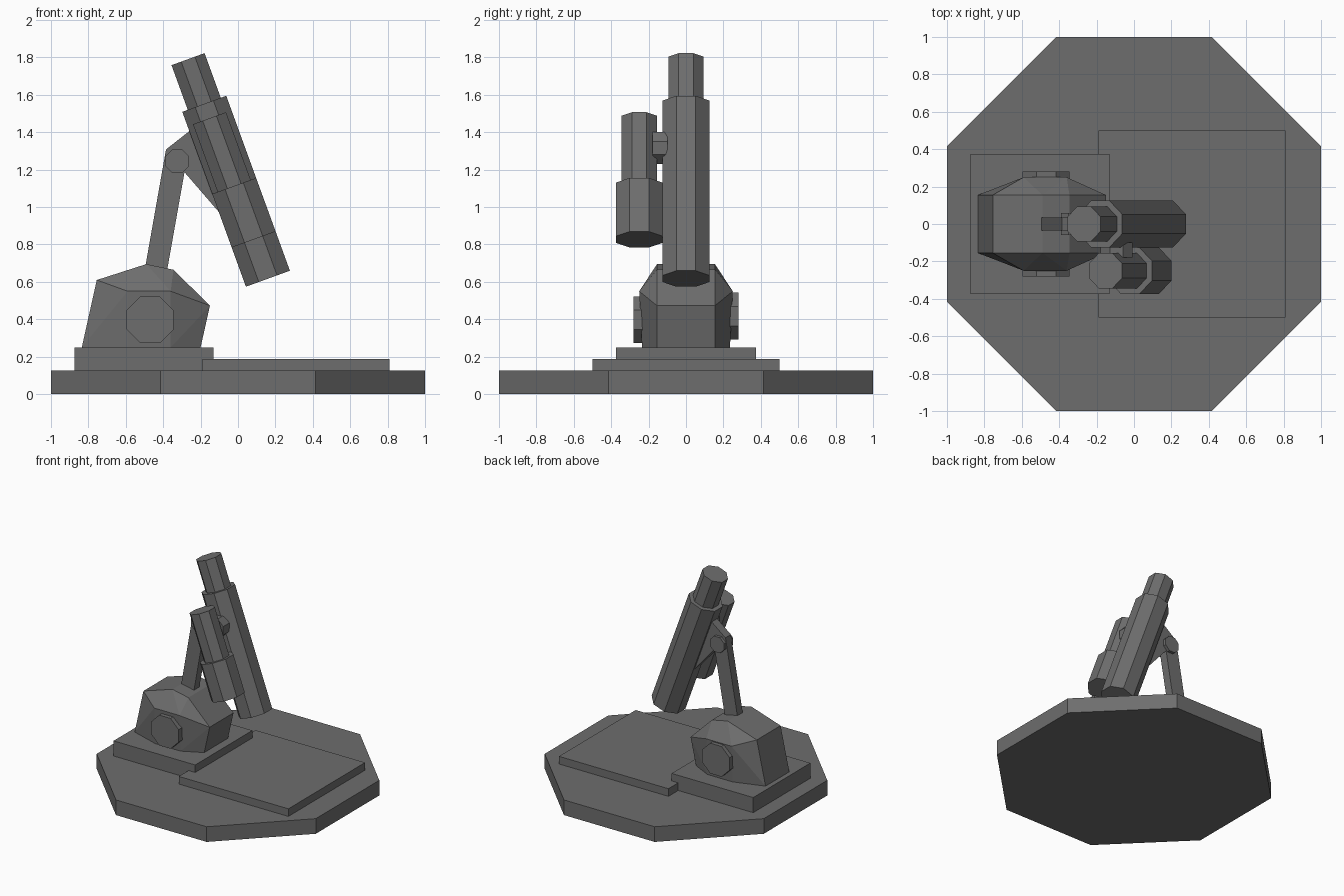
import bpy, bmesh, math
from mathutils import Matrix, Vector

if "Cube" in bpy.data.objects:
    bpy.data.objects.remove(bpy.data.objects["Cube"])

grey = bpy.data.materials.new("dark grey")
grey.diffuse_color = (0.155, 0.155, 0.155, 1)
grey.use_nodes = True
grey.node_tree.nodes["Principled BSDF"].inputs["Base Color"].default_value = grey.diffuse_color


def finish(name, bm):
    bmesh.ops.recalc_face_normals(bm, faces=bm.faces)
    mesh = bpy.data.meshes.new(name)
    bm.to_mesh(mesh)
    bm.free()
    mesh.materials.append(grey)
    obj = bpy.data.objects.new(name, mesh)
    bpy.context.collection.objects.link(obj)
    return obj


def octagon(name, start, end, apothem):
    """Eight-sided prism between two points, flats facing the axes."""
    start, end = Vector(start), Vector(end)
    axis = end - start
    bm = bmesh.new()
    r = apothem / math.cos(math.pi / 8)
    # keep one flat facing y (or z for sideways prisms)
    z = axis.normalized()
    y = Vector((0, 0, 1)) if abs(z.y) > 0.9 else Vector((0, 1, 0))
    x = y.cross(z)
    rot = Matrix((x, y, z)).transposed().to_4x4()
    mat = Matrix.Translation((start + end) / 2) @ rot @ Matrix.Rotation(math.pi / 8, 4, 'Z')
    bmesh.ops.create_cone(bm, cap_ends=True, segments=8, radius1=r, radius2=r,
                          depth=axis.length, matrix=mat)
    return finish(name, bm)


def box(name, lo, hi):
    lo, hi = Vector(lo), Vector(hi)
    bm = bmesh.new()
    bmesh.ops.create_cube(bm, size=1, matrix=Matrix.Translation((lo + hi) / 2)
                          @ Matrix.Diagonal((*(hi - lo), 1)))
    return finish(name, bm)


def slab(name, profile, half):
    """Extrude an x-z profile symmetrically in y."""
    bm = bmesh.new()
    face = bm.faces.new([bm.verts.new((x, -half, z)) for x, z in profile])
    ext = bmesh.ops.extrude_face_region(bm, geom=[face])
    bmesh.ops.translate(bm, vec=(0, 2 * half, 0),
                        verts=[v for v in ext["geom"] if isinstance(v, bmesh.types.BMVert)])
    return finish(name, bm)


# Base and plates
octagon("base", (0, 0, 0), (0, 0, 0.125), 1.0)
box("mount_plate", (-0.875, -0.373, 0.12), (-0.13, 0.373, 0.25))
box("floor_plate", (-0.19, -0.5, 0.12), (0.81, 0.5, 0.188))

# Faceted mount body: centre profile with bulging sides
profile = [(-0.835, 0.25), (-0.755, 0.61), (-0.49, 0.695),
           (-0.345, 0.665), (-0.15, 0.473), (-0.2, 0.25)]
side = [(-0.59, 0.235, 0.25), (-0.36, 0.235, 0.25), (-0.36, 0.25, 0.55), (-0.59, 0.25, 0.55)]
bm = bmesh.new()
for s in (-1, 1):
    for x, z in profile:
        bm.verts.new((x, s * 0.155, z))
    for x, y, z in side:
        bm.verts.new((x, s * y, z))
bmesh.ops.convex_hull(bm, input=bm.verts)
bmesh.ops.dissolve_limit(bm, angle_limit=0.01, verts=bm.verts, edges=bm.edges)
finish("mount_body", bm)

# Side knobs
octagon("front_knob", (-0.47, -0.2, 0.397), (-0.47, -0.282, 0.397), 0.125)
octagon("back_knob", (-0.47, 0.2, 0.417), (-0.47, 0.282, 0.417), 0.125)

# Support arm, bracket and pivot
slab("support_arm", [(-0.51, 0.6), (-0.39, 0.6), (-0.28, 1.22), (-0.385, 1.308)], 0.035)
slab("bracket", [(-0.385, 1.308), (-0.255, 1.41), (-0.16, 1.41),
                 (-0.03, 0.965), (-0.095, 0.965), (-0.285, 1.185)], 0.036)
octagon("pivot", (-0.325, -0.06, 1.245), (-0.325, 0.06, 1.245), 0.064)

# Tilted tubes, measured along a shared axis direction
tilt = math.radians(20)
foot = Vector((0.16, 0, 0.617))
aim = Vector((-math.sin(tilt), 0, math.cos(tilt)))
for name, y, a, b, r in (("main_tube", 0, 0, 0.995, 0.125),
                         ("main_tube_end", 0, 0.98, 1.249, 0.094),
                         ("side_tube", -0.25, 0.223, 0.528, 0.125),
                         ("side_tube_end", -0.25, 0.51, 0.913, 0.094)):
    off = Vector((0, y, 0))
    octagon(name, foot + aim * a + off, foot + aim * b + off, r)

# Link between the two tubes
c = foot + aim * 0.743
octagon("tube_link", c + Vector((0, -0.18, 0)), c + Vector((0, -0.1, 0)), 0.085)
